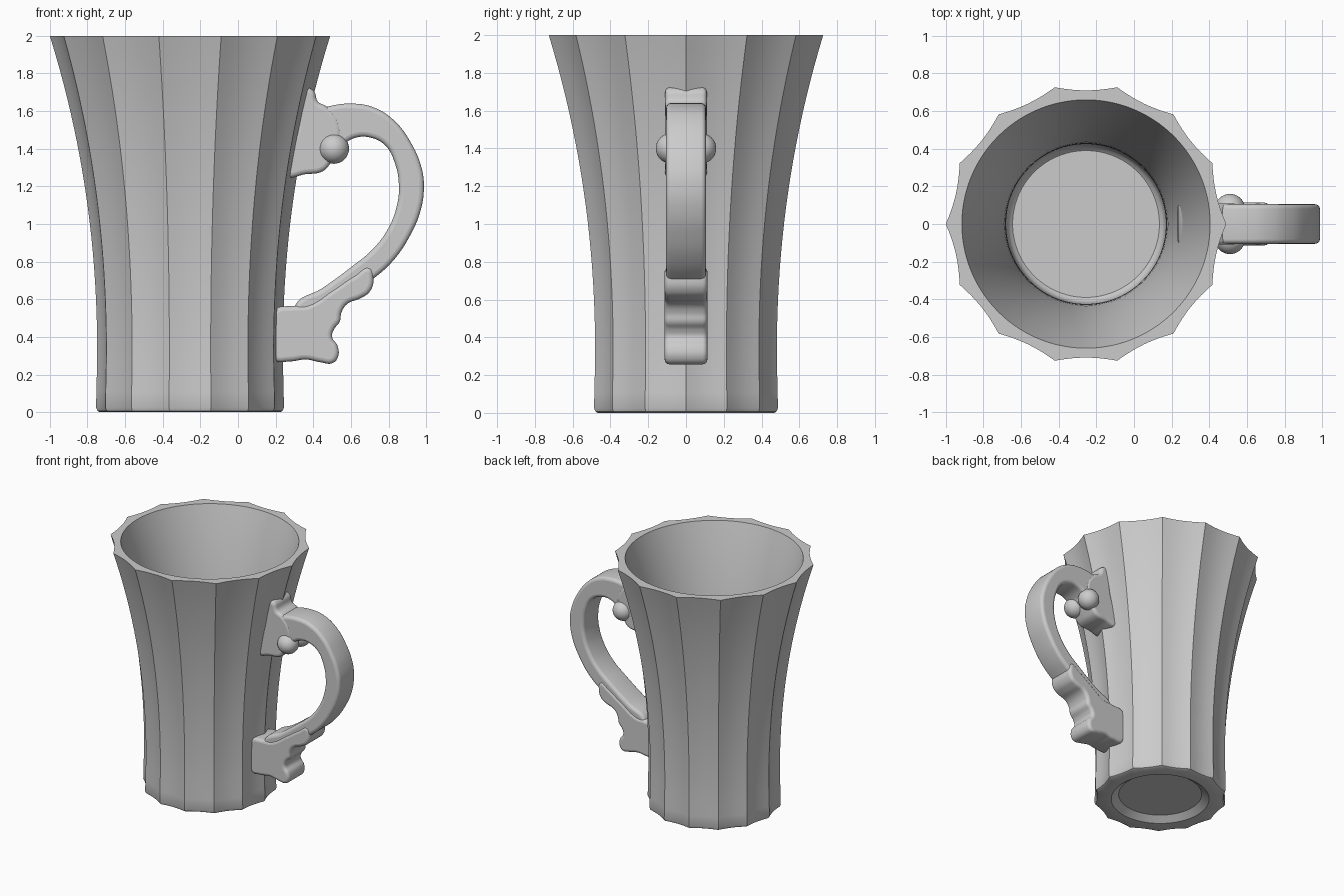
import bpy, bmesh, math

if "Cube" in bpy.data.objects:
    bpy.data.objects.remove(bpy.data.objects["Cube"], do_unlink=True)

CUP_X = -0.255
FLUTES, STEPS = 14, 8
SEGMENTS = FLUTES * STEPS

grey = bpy.data.materials.new("plain_grey")
grey.use_nodes = True
grey.diffuse_color = (0.6, 0.6, 0.6, 1)
grey.node_tree.nodes["Principled BSDF"].inputs["Base Color"].default_value = (0.6, 0.6, 0.6, 1)


def finish(obj, angle=30):
    bpy.ops.object.select_all(action="DESELECT")
    obj.select_set(True)
    bpy.context.view_layer.objects.active = obj
    bpy.ops.object.shade_smooth_by_angle(angle=math.radians(angle))


def wall_radius(z):
    """Ridge radius of the flaring wall."""
    if z < 0.3:
        return 0.493 + 0.007 * (1 - z / 0.3)
    return 0.493 + 0.252 * ((z - 0.3) / 1.7) ** 2.1


def flute(i):
    """Radius factor: one on each ridge, lowest in the middle of a flute."""
    u = 2 * (i % STEPS) / STEPS - 1
    return 1 - 0.047 * (1 - u * u)


# Fluted cup: rings run from the foot recess, up the outside, down the inside
levels = [0.025 + 1.975 * k / 24 for k in range(25)]
rings = [(0.31, 0.04, False), (0.365, 0, False), (0.478, 0, True), (0.492, 0.007, True)]
rings += [(wall_radius(z), z, True) for z in levels]
rings += [(wall_radius(z) - 0.065 - 0.01 * z, z, False) for z in reversed(levels) if z > 0.22]
rings += [(0.418, 0.19, False), (0.408, 0.165, False), (0.39, 0.15, False)]

bm = bmesh.new()
loops = []
for radius, z, fluted in rings:
    loop = []
    for i in range(SEGMENTS):
        a = math.tau * i / SEGMENTS
        r = radius * (flute(i) if fluted else 1)
        loop.append(bm.verts.new((CUP_X + r * math.cos(a), r * math.sin(a), z)))
    loops.append(loop)
for low, high in zip(loops, loops[1:]):
    for i in range(SEGMENTS):
        j = (i + 1) % SEGMENTS
        bm.faces.new((low[i], low[j], high[j], high[i]))
bm.faces.new(list(reversed(loops[0])))
bm.faces.new(loops[-1])
bmesh.ops.recalc_face_normals(bm, faces=bm.faces)
mesh = bpy.data.meshes.new("cup_body")
bm.to_mesh(mesh)
bm.free()
mesh.materials.append(grey)
cup = bpy.data.objects.new("cup_body", mesh)
bpy.context.collection.objects.link(cup)
finish(cup)


def handle_part(name, outline, half_width, rounding=0.025):
    """Smooth closed side outline, thickened across y with rounded edges."""
    curve = bpy.data.curves.new(name, "CURVE")
    curve.dimensions = "2D"
    curve.fill_mode = "BOTH"
    curve.resolution_u = 6
    curve.extrude = half_width - rounding
    curve.bevel_depth = rounding
    curve.bevel_resolution = 3
    curve.offset = -rounding
    spline = curve.splines.new("BEZIER")
    spline.bezier_points.add(len(outline) - 1)
    spline.use_cyclic_u = True
    for point, (x, z) in zip(spline.bezier_points, outline):
        point.co = (x, z, 0)
        point.handle_left_type = point.handle_right_type = "AUTO"
    curve.materials.append(grey)
    obj = bpy.data.objects.new(name, curve)
    obj.rotation_euler.x = math.pi / 2
    bpy.context.collection.objects.link(obj)
    bpy.ops.object.select_all(action="DESELECT")
    obj.select_set(True)
    bpy.context.view_layer.objects.active = obj
    bpy.ops.object.convert(target="MESH")
    finish(bpy.context.object, 40)


# Main loop of the handle
handle_part("handle_loop", [
    (0.40, 1.60), (0.48, 1.625), (0.60, 1.64), (0.72, 1.62), (0.83, 1.55),
    (0.92, 1.43), (0.975, 1.30), (0.988, 1.20), (0.97, 1.07), (0.91, 0.93),
    (0.82, 0.80), (0.72, 0.71), (0.56, 0.60), (0.42, 0.51), (0.32, 0.48),
    (0.30, 0.56), (0.45, 0.66), (0.60, 0.77), (0.72, 0.87), (0.80, 0.98),
    (0.845, 1.10), (0.855, 1.20), (0.835, 1.32), (0.78, 1.42), (0.70, 1.46),
    (0.63, 1.46), (0.57, 1.43), (0.52, 1.38), (0.44, 1.42), (0.40, 1.50)], 0.105)

# Bracket joining the loop to the upper wall
handle_part("upper_bracket", [
    (0.25, 1.26), (0.36, 1.265), (0.45, 1.28), (0.49, 1.32), (0.53, 1.39),
    (0.55, 1.47), (0.53, 1.56), (0.47, 1.625), (0.425, 1.65), (0.40, 1.71),
    (0.36, 1.72), (0.31, 1.50)], 0.11)

# Scrolled bracket joining the loop to the lower wall
handle_part("lower_bracket", [
    (0.19, 0.54), (0.30, 0.565), (0.37, 0.57), (0.50, 0.65), (0.62, 0.73),
    (0.70, 0.77), (0.72, 0.71), (0.70, 0.64), (0.65, 0.605), (0.58, 0.575),
    (0.55, 0.53), (0.54, 0.48), (0.51, 0.44), (0.50, 0.40), (0.53, 0.35),
    (0.53, 0.29), (0.50, 0.26), (0.44, 0.265), (0.36, 0.28), (0.28, 0.27),
    (0.19, 0.28), (0.18, 0.41)], 0.113)

# Ball on each side of the upper bracket
for side, name in ((1, "back_ball"), (-1, "front_ball")):
    bpy.ops.mesh.primitive_uv_sphere_add(segments=32, ring_count=16, radius=0.08,
                                         location=(0.51, side * 0.08, 1.40))
    ball = bpy.context.object
    ball.name = name
    ball.data.materials.append(grey)
    finish(ball)
